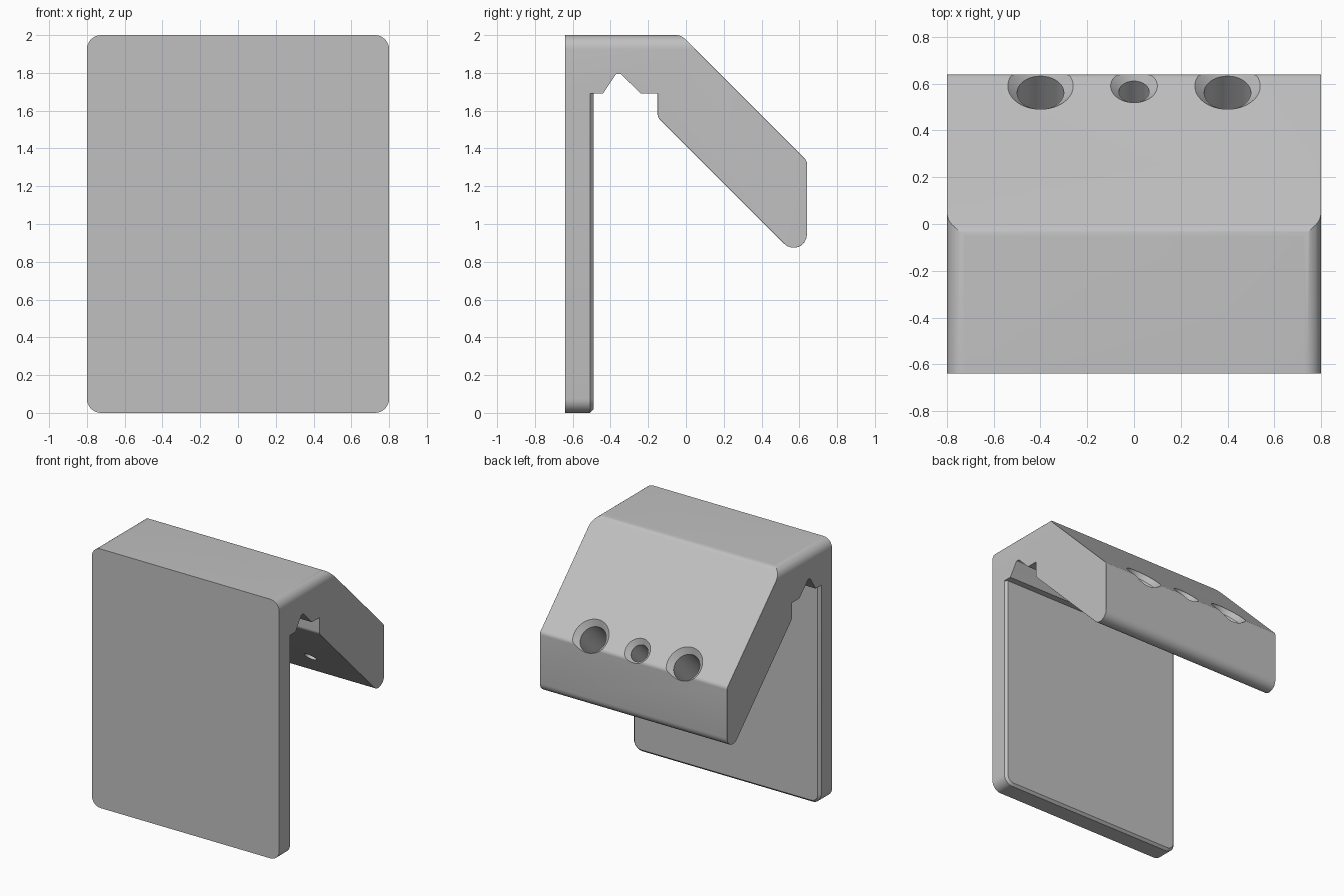
import bpy, bmesh, math
from mathutils import Vector, Matrix

cube = bpy.data.objects.get("Cube")
if cube:
    bpy.data.objects.remove(cube, do_unlink=True)

grey = bpy.data.materials.new("plain_grey")
grey.use_nodes = True
grey.diffuse_color = (0.53, 0.53, 0.53, 1)
grey.node_tree.nodes["Principled BSDF"].inputs["Base Color"].default_value = (0.53, 0.53, 0.53, 1)

HALF_W, FRONT, BACK, CHAMFER = 0.8, -0.64, 0.64, 0.018


def fillet(corners, steps=8):
    """Round each (a, b, radius) corner of a closed outline."""
    out = []
    for i, (a, b, r) in enumerate(corners):
        p = Vector((a, b))
        if r == 0:
            out.append(p)
            continue
        u = (Vector(corners[i - 1][:2]) - p).normalized()
        v = (Vector(corners[(i + 1) % len(corners)][:2]) - p).normalized()
        half = u.angle(v) / 2
        centre = p + (u + v).normalized() * (r / math.sin(half))
        start = p + u * (r / math.tan(half)) - centre
        end = p + v * (r / math.tan(half)) - centre
        sweep = start.angle_signed(end)
        for k in range(steps + 1):
            out.append(centre + Matrix.Rotation(-sweep * k / steps, 2) @ start)
    return out


def prism(name, outline, place, lo, hi, edge_rule=None):
    """Extrude an outline from lo to hi and chamfer the edges picked by the rule."""
    bm = bmesh.new()
    rings = [[bm.verts.new(place(p, d)) for p in outline] for d in (lo, hi)]
    n = len(outline)
    bm.faces.new(rings[0])
    bm.faces.new(rings[1][::-1])
    for i in range(n):
        j = (i + 1) % n
        bm.faces.new((rings[0][j], rings[0][i], rings[1][i], rings[1][j]))
    bmesh.ops.recalc_face_normals(bm, faces=bm.faces)
    if edge_rule:
        edges = [e for e in bm.edges if edge_rule(e.verts[0].co, e.verts[1].co)]
        bmesh.ops.bevel(bm, geom=edges, offset=CHAMFER, segments=1,
                        affect='EDGES', clamp_overlap=True)
    return finish(name, bm)


def finish(name, bm):
    bmesh.ops.recalc_face_normals(bm, faces=bm.faces)
    mesh = bpy.data.meshes.new(name)
    bm.to_mesh(mesh)
    bm.free()
    obj = bpy.data.objects.new(name, mesh)
    bpy.context.collection.objects.link(obj)
    mesh.materials.append(grey)
    return obj


def combine(target, tool, operation):
    """Apply a boolean and remove the tool object."""
    mod = target.modifiers.new("cut", 'BOOLEAN')
    mod.operation, mod.object, mod.solver = operation, tool, 'EXACT'
    bpy.ops.object.select_all(action='DESELECT')
    bpy.context.view_layer.objects.active = target
    target.select_set(True)
    bpy.ops.object.modifier_apply(modifier=mod.name)
    bpy.data.objects.remove(tool, do_unlink=True)


def side_place(p, d):
    return (d, p.x, p.y)


def front_place(p, d):
    return (p.x, d, p.y)


# Hook: top block with ridge notch and sloping arm
hook_outline = fillet([
    (FRONT, 2, 0), (-0.025, 2, 0.07), (BACK, 1.335, 0.04), (BACK, 0.775, 0.07),
    (-0.15, 1.565, 0.04), (-0.15, 1.69, 0), (-0.24, 1.69, 0), (-0.345, 1.795, 0.01),
    (-0.37, 1.795, 0.01), (-0.44, 1.69, 0), (FRONT, 1.69, 0)])


def hook_edge(a, b):
    on_side = abs(a.x - b.x) < 1e-5
    arm = min(a.y, b.y) > -0.26 and max(a.z, b.z) < 1.985 and (a.y + b.y) > -0.48
    ledge = abs(a.z - 1.69) < 1e-4 and abs(b.z - 1.69) < 1e-4
    notch = max(a.y, b.y) < -0.2 and not ledge
    return on_side and (arm or ledge) and not notch


body = prism("hook_and_front_plate", hook_outline, side_place, -HALF_W, HALF_W, hook_edge)

# Rounded upper corners
envelope = fillet([(-HALF_W, -0.5, 0), (HALF_W, -0.5, 0), (HALF_W, 2, 0.075), (-HALF_W, 2, 0.075)])
combine(body, prism("corner_envelope", envelope, front_place, -1, 1), 'INTERSECT')

# Front plate with rounded lower corners and chamfered rear rim
plate_outline = fillet([(-HALF_W, 0, 0.075), (HALF_W, 0, 0.075),
                        (HALF_W, 1.72, 0), (-HALF_W, 1.72, 0)])
plate = prism("front_plate", plate_outline, front_place, FRONT, -0.49,
              lambda a, b: a.y > -0.5 and b.y > -0.5 and min(a.z, b.z) < 1.7)
combine(body, plate, 'UNION')


# Countersunk screw holes, square to the slope
def screw_hole(x, bore, sink, pilot):
    depth = sink - bore
    profile = [(0, 0.3), (sink + 0.3, 0.3), (bore, -depth), (bore, -0.34),
               (pilot, -0.34), (pilot, -0.6), (0, -0.6)]
    bm = bmesh.new()
    verts = [bm.verts.new((r, 0, h)) for r, h in profile]
    edges = [bm.edges.new(pair) for pair in zip(verts, verts[1:])]
    bmesh.ops.spin(bm, geom=verts + edges, cent=(0, 0, 0), axis=(0, 0, 1),
                   angle=math.tau, steps=48)
    bmesh.ops.remove_doubles(bm, verts=bm.verts, dist=1e-5)
    bm.transform(Matrix.Translation((x, 0.59, 1.385)) @ Matrix.Rotation(-math.pi / 4, 4, 'X'))
    combine(body, finish("screw_hole_cutter", bm), 'DIFFERENCE')


for x, bore, sink, pilot in ((-0.4, 0.1, 0.14, 0.045), (0, 0.065, 0.1, 0.03), (0.4, 0.1, 0.14, 0.045)):
    screw_hole(x, bore, sink, pilot)

bpy.ops.object.select_all(action='DESELECT')
body.select_set(True)
bpy.context.view_layer.objects.active = body
bpy.ops.object.shade_smooth_by_angle(angle=math.radians(25))
